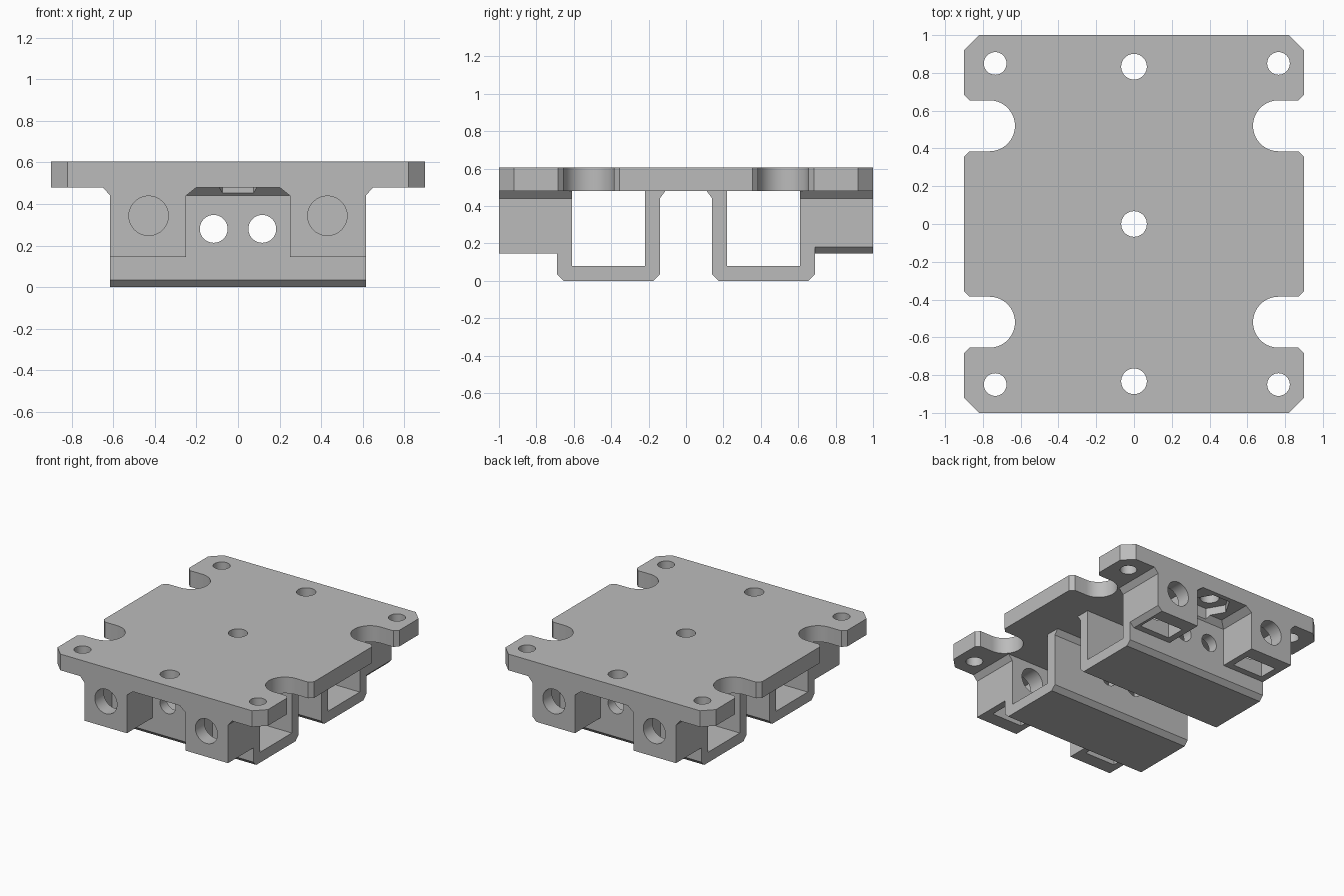
import bpy, bmesh, math
from mathutils import Vector

cube = bpy.data.objects.get("Cube")
if cube:
    bpy.data.objects.remove(cube, do_unlink=True)

grey = bpy.data.materials.new("plain grey")
grey.use_nodes = True
COLOR = (0.5, 0.5, 0.5, 1)
grey.diffuse_color = COLOR
grey.node_tree.nodes["Principled BSDF"].inputs["Base Color"].default_value = COLOR

TOP, DECK = 0.605, 0.48   # plate top and underside


def prism(name, points, axis, lo, hi):
    """Extrude a closed 2D outline along an axis from lo to hi."""
    place = {"x": lambda a, b, t: (t, a, b),
             "y": lambda a, b, t: (a, t, b),
             "z": lambda a, b, t: (a, b, t)}[axis]
    bm = bmesh.new()
    face = bm.faces.new([bm.verts.new(place(a, b, lo)) for a, b in points])
    out = bmesh.ops.extrude_face_region(bm, geom=[face])
    moved = [v for v in out["geom"] if isinstance(v, bmesh.types.BMVert)]
    bmesh.ops.translate(bm, verts=moved, vec=Vector(place(0, 0, hi - lo)))
    bmesh.ops.recalc_face_normals(bm, faces=bm.faces)
    mesh = bpy.data.meshes.new(name)
    bm.to_mesh(mesh)
    bm.free()
    mesh.materials.append(grey)
    ob = bpy.data.objects.new(name, mesh)
    bpy.context.collection.objects.link(ob)
    return ob


def circle(cx, cy, r, n=40):
    return [(cx + r * math.cos(2 * math.pi * i / n),
             cy + r * math.sin(2 * math.pi * i / n)) for i in range(n)]


def box(x0, x1, z0, z1):
    return [(x0, z0), (x1, z0), (x1, z1), (x0, z1)]


def combine(target, tool, operation):
    """Apply a boolean and discard the tool."""
    tool.hide_render = True
    bpy.context.view_layer.objects.active = target
    mod = target.modifiers.new("bool", "BOOLEAN")
    mod.operation, mod.solver, mod.object = operation, "EXACT", tool
    bpy.ops.object.modifier_apply(modifier=mod.name)
    bpy.data.objects.remove(tool, do_unlink=True)


# Plate: one quarter outline with a round side notch, mirrored round
quarter = [(0.82, 1.0), (0.90, 0.92), (0.90, 0.685), (0.87, 0.655)]
for i in range(21):
    a = math.pi / 2 + math.pi * i / 20
    quarter.append((0.765 + 0.135 * math.cos(a), 0.52 + 0.135 * math.sin(a)))
quarter += [(0.87, 0.385), (0.90, 0.355)]
half = quarter + [(x, -y) for x, y in reversed(quarter)]
outline = half + [(-x, y) for x, y in reversed(half)]
body = prism("carriage_plate", outline, "z", DECK, TOP)

# U-shaped rails under the plate, with chamfered edges and flared roots
rail = [(0.61, 0.50), (0.73, 0.50), (0.73, DECK), (0.69, 0.44), (0.69, 0.035),
        (0.655, 0), (0.175, 0), (0.14, 0.035), (0.14, 0.44), (0.11, DECK),
        (0.11, 0.50), (0.22, 0.50), (0.22, 0.08), (0.61, 0.08)]
for s in (-1, 1):
    combine(body, prism("rail", [(s * y, z) for y, z in rail], "x", -0.615, 0.615), "UNION")

# Four end blocks; one has a chamfered lower outer edge
for sx in (-1, 1):
    for sy in (-1, 1):
        foot = [(0.615, 0.18), (0.58, 0.145)] if sx > 0 and sy > 0 else [(0.615, 0.145)]
        block = [(0.20, 0.50), (0.65, 0.50), (0.65, DECK), (0.615, 0.44)] + foot + [
            (0.25, 0.145), (0.25, 0.44), (0.20, DECK)]
        y0, y1 = sorted((sy * 0.61, sy * 1.0))
        combine(body, prism("block", [(sx * x, z) for x, z in block], "y", y0, y1), "UNION")

cutters = []
# Vertical holes, with hexagonal nut pockets along the centre line
for y in (-0.833, 0, 0.833):
    cutters.append(prism("hole", circle(0, y, 0.068), "z", 0.3, 0.7))
    cutters.append(prism("nut_pocket", circle(0, y, 0.15, 6), "z", 0.40, 0.54))
for x in (-0.735, 0.765):
    for y in (-0.85, 0.85):
        cutters.append(prism("hole", circle(x, y, 0.06), "z", 0.4, 0.7))
# Small holes through every rail wall
for x in (-0.117, 0.117):
    cutters.append(prism("wall_hole", circle(x, 0.28, 0.067), "y", -1.1, 1.1))
# Large rod holes through the blocks and nut slots open at the bottom
for sx in (-1, 1):
    for sy in (-1, 1):
        y0, y1 = sorted((sy * 0.55, sy * 1.1))
        cutters.append(prism("rod_hole", circle(sx * 0.43, 0.343, 0.095), "y", y0, y1))
        y0, y1 = sorted((sy * 0.74, sy * 0.89))
        cutters.append(prism("nut_slot", box(sx * 0.43 - 0.13, sx * 0.43 + 0.13, 0.10, 0.45),
                             "y", y0, y1))
for c in cutters:
    combine(body, c, "DIFFERENCE")

# Smooth the round walls and keep the edges sharp
bpy.ops.object.select_all(action="DESELECT")
body.select_set(True)
bpy.context.view_layer.objects.active = body
bpy.ops.object.shade_smooth_by_angle(angle=math.radians(25))
